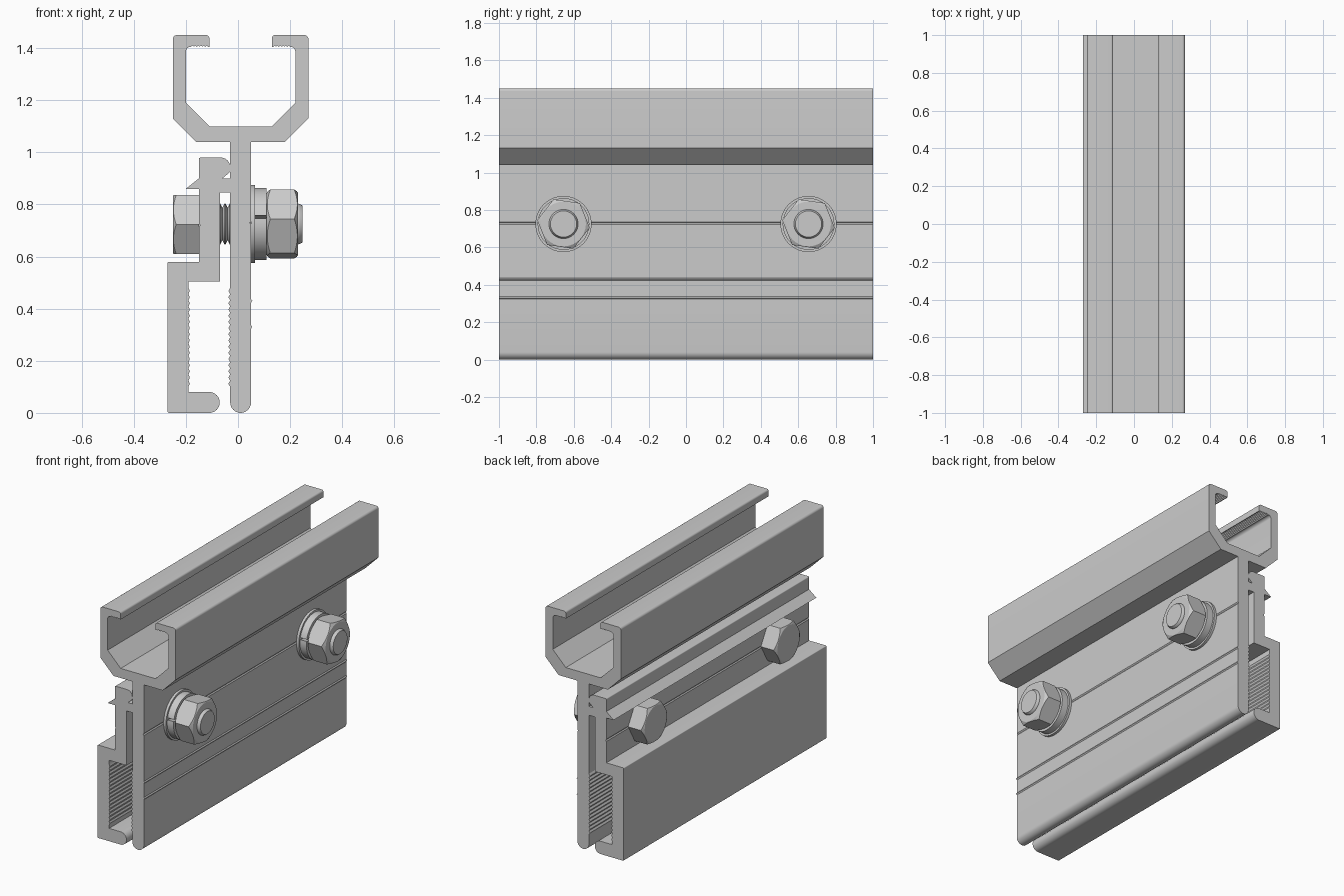
import bpy, bmesh
from math import sin, cos, pi, tan, radians
from mathutils import Vector

if "Cube" in bpy.data.objects:
    bpy.data.objects.remove(bpy.data.objects["Cube"])


def loft(name, rings):
    """Skin a row of equal-length point rings and cap both ends."""
    bm = bmesh.new()
    rows = [[bm.verts.new(p) for p in ring] for ring in rings]
    n = len(rows[0])
    for a, b in zip(rows, rows[1:]):
        for i in range(n):
            j = (i + 1) % n
            bm.faces.new((a[i], a[j], b[j], b[i]))
    bm.faces.new(rows[0][::-1])
    bm.faces.new(rows[-1])
    bmesh.ops.remove_doubles(bm, verts=bm.verts, dist=1e-5)
    bmesh.ops.recalc_face_normals(bm, faces=bm.faces)
    mesh = bpy.data.meshes.new(name)
    bm.to_mesh(mesh)
    bm.free()
    ob = bpy.data.objects.new(name, mesh)
    bpy.context.collection.objects.link(ob)
    return ob


def rounded(points, steps=6):
    """Turn (x, z, radius) corners into arcs; two-value points stay sharp."""
    out = []
    for i, p in enumerate(points):
        c = Vector(p[:2])
        if len(p) == 2:
            out.append(c)
            continue
        a = (Vector(points[i - 1][:2]) - c).normalized()
        b = (Vector(points[(i + 1) % len(points)][:2]) - c).normalized()
        half = a.angle(b) / 2
        mid = c + (a + b).normalized() * p[2] / sin(half)
        start = c + a * p[2] / tan(half) - mid
        end = c + b * p[2] / tan(half) - mid
        for k in range(steps + 1):
            t = k / steps
            out.append(mid + start.lerp(end, t).normalized() * p[2])
    return out


def extrude(name, points):
    outline = rounded(points)
    return loft(name, [[(p.x, y, p.y) for p in outline] for y in (-1, 1)])


def teeth(x, z0, z1, count, depth):
    """Row of V teeth on an upright face."""
    step = (z1 - z0) / count
    pts = []
    for i in range(count):
        z = z0 + i * step
        pts += [(x, z), (x + depth, z + step / 2)]
    return pts + [(x, z1)]


def bump(x, z, depth, w=0.007):
    return [(x, z - w), (x + depth, z), (x, z + w)]


# Rail: one half of the upper channel, mirrored about the web
def channel(side):
    lip = [(z, x) for x, z in teeth(1.405, 0.125, 0.19, 6, 0.005)]
    half = [(0.04, 1.04), (0.17, 1.04), (0.26, 1.13), (0.26, 1.45, 0.015),
            (0.12, 1.45, 0.012), (0.12, 1.405)] + lip + [
            (0.21, 1.405, 0.018), (0.21, 1.19), (0.12, 1.10)]
    return [(0.01 + side * p[0],) + tuple(p[1:]) for p in half]


rail = channel(1) + channel(-1)[::-1]
rail += [(-0.03, 0.90), (-0.07, 0.90), (-0.07, 0.845), (-0.03, 0.845)]
rail += teeth(-0.03, 0.48, 0.10, 16, -0.007)
rail += [(-0.03, 0, 0.0399), (0.05, 0, 0.0399)]
rail += bump(0.05, 0.33, 0.005) + bump(0.05, 0.43, 0.005) + bump(0.05, 0.73, -0.005)
parts = [extrude("channel_rail", rail)]

# Clamp plate: hooked top, stepped jaw and rounded foot
clamp = [(-0.15, 0.98, 0.006), (-0.03, 0.98, 0.036), (-0.03, 0.925, 0.015),
         (-0.06, 0.90), (-0.07, 0.90), (-0.07, 0.505), (-0.19, 0.505)]
clamp += teeth(-0.19, 0.48, 0.10, 16, 0.005)
clamp += [(-0.19, 0.08), (-0.07, 0.08, 0.0399), (-0.07, 0, 0.0399),
          (-0.27, 0, 0.005), (-0.27, 0.58, 0.005), (-0.15, 0.58)]
clamp += bump(-0.15, 0.72, 0.005) + [(-0.15, 0.86), (-0.20, 0.86), (-0.15, 0.90)]
parts.append(extrude("clamp_plate", clamp))


# Fasteners: everything turned around the x axis
def ring(y, x, r, n=48, z=0.725):
    return [(x, y + r * cos(2 * pi * i / n), z + r * sin(2 * pi * i / n)) for i in range(n)]


def hexagon(name, y, z, x0, x1, R, turn, chamfers):
    """Hexagonal prism along x with conical chamfers on the chosen ends."""
    n = 72
    flat = R * cos(pi / 6)
    cap = flat * 0.97
    rings = [[], [], [], []]
    for i in range(n):
        a = 2 * pi * i / n
        r = flat / cos((a % (pi / 3)) - pi / 6)
        drop = (r - cap) * tan(radians(32))
        d = [drop if c else 0 for c in chamfers]
        e = [cap if c else r for c in chamfers]
        for row, x, rad in zip(rings, (x0, x0 + d[0], x1 - d[1], x1), (e[0], r, r, e[1])):
            row.append((x, y + rad * cos(a + turn), z + rad * sin(a + turn)))
    return loft(name, rings)


def lock_washer(name, y, x0, x1, r0, r1):
    """Split ring with its gap on the front side."""
    n, gap, mid = 64, 0.045, pi - 0.2
    rows = []
    for i in range(n + 1):
        a = mid + gap + (2 * pi - 2 * gap) * i / n
        rows.append([(x, y + r * cos(a), 0.725 + r * sin(a))
                     for x, r in ((x0, r0), (x0, r1), (x1, r1), (x1, r0))])
    return loft(name, rows)


for tag, y in (("front", -0.655), ("back", 0.655)):
    parts.append(hexagon("bolt_head_" + tag, y, 0.723, -0.25, -0.15, 0.13, 0, (True, False)))
    # Threaded shank as a row of sharp ridges
    shank = [ring(y, -0.16, 0.065)]
    for k in range(17):
        x = -0.10 + k * 0.02
        shank += [ring(y, x, 0.062), ring(y, x + 0.008, 0.078), ring(y, x + 0.012, 0.078)]
    shank += [ring(y, 0.238, 0.076), ring(y, 0.248, 0.07)]
    parts.append(loft("bolt_shank_" + tag, shank))
    parts.append(loft("flat_washer_" + tag, [ring(y, 0.049, 0.15), ring(y, 0.066, 0.15)]))
    parts.append(lock_washer("lock_washer_" + tag, y, 0.066, 0.11, 0.08, 0.138))
    parts.append(hexagon("nut_" + tag, y, 0.725, 0.11, 0.23, 0.142, radians(-8), (True, True)))

for ob in parts:
    ob.select_set(True)
bpy.context.view_layer.objects.active = parts[0]
bpy.ops.object.shade_smooth_by_angle(angle=radians(25))
